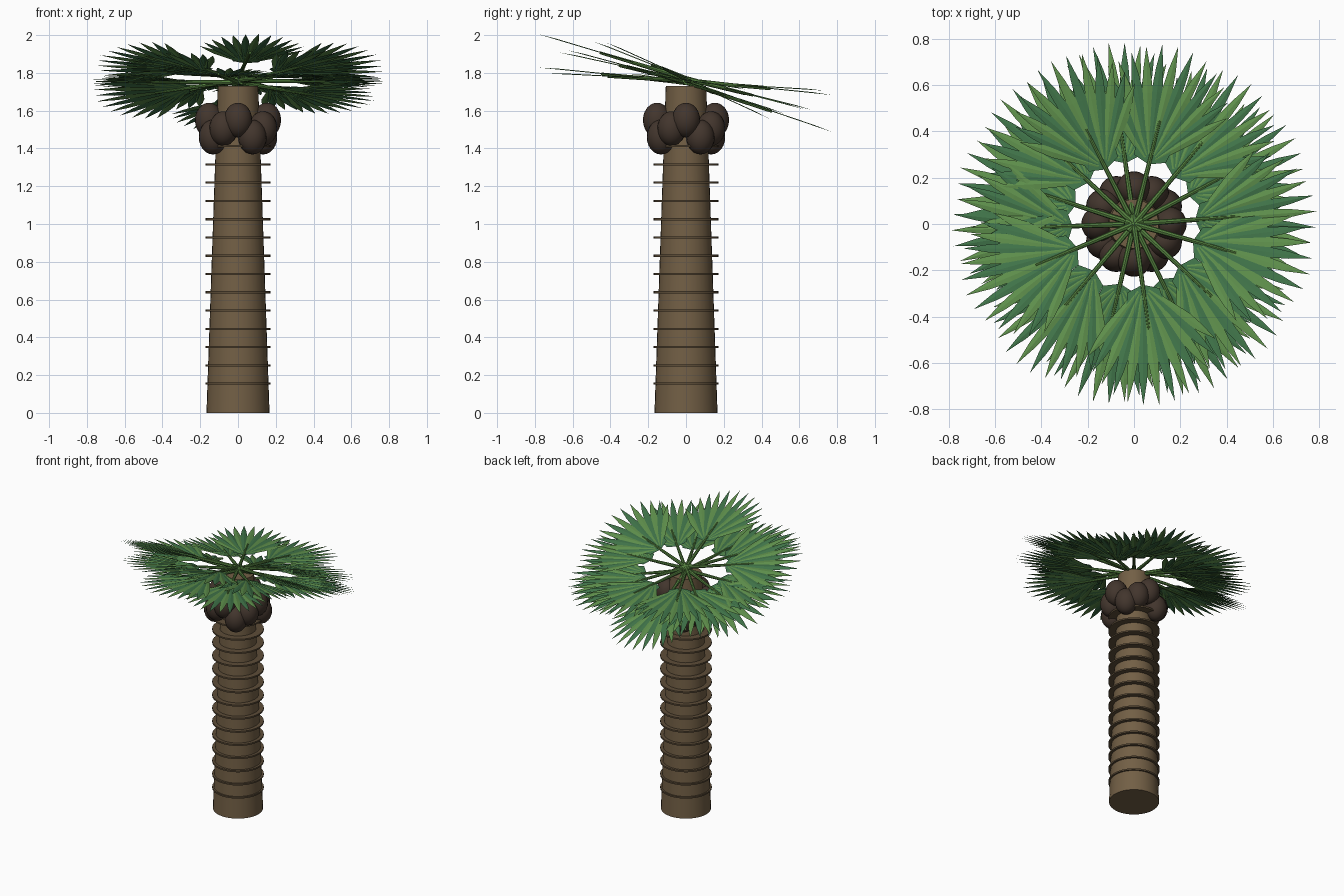
import bpy
import bmesh
from math import sin, cos, radians, pi
from mathutils import Vector

if "Cube" in bpy.data.objects:
    bpy.data.objects.remove(bpy.data.objects["Cube"])


def material(name, r, g, b):
    mat = bpy.data.materials.new(name)
    mat.use_nodes = True
    mat.diffuse_color = (r, g, b, 1)
    mat.node_tree.nodes["Principled BSDF"].inputs["Base Color"].default_value = (r, g, b, 1)
    return mat


BARK = material("bark", .17, .115, .06)
RING = material("dark_bark", .11, .075, .04)
NUT = material("nut_shell", .055, .036, .026)
LIGHT = material("light_leaf", .11, .27, .07)
DARK = material("dark_leaf", .05, .17, .065)
STALK = material("stalk_green", .09, .22, .05)


def finish(name, mat, smooth=True):
    obj = bpy.context.object
    obj.name = name
    obj.data.materials.append(mat)
    if smooth:
        bpy.ops.object.shade_smooth_by_angle(angle=radians(40))
    return obj


# Tapered trunk with evenly spaced flat rings
TRUNK_TOP = 1.73
bpy.ops.mesh.primitive_cone_add(vertices=32, radius1=.167, radius2=.107,
                                depth=TRUNK_TOP, location=(0, 0, TRUNK_TOP / 2))
finish("trunk", BARK)
for i in range(15):
    bpy.ops.mesh.primitive_cylinder_add(vertices=32, radius=.172, depth=.011,
                                        location=(0, 0, .155 + i * .0967))
    finish("trunk_ring", RING)

# Cluster of nuts around the trunk, at three repeating heights
for i in range(12):
    a = i * pi / 6
    bpy.ops.mesh.primitive_uv_sphere_add(
        segments=20, ring_count=12, radius=1,
        location=(.153 * cos(a), .153 * sin(a), (1.55, 1.46, 1.505)[i % 3]))
    bpy.context.object.scale = (.075, .075, .092)
    finish("nut", NUT)


# Fan leaf: pleated pointed blades spreading from a stalk, lying in a tilted plane
def fan_leaf(yaw, slope, height, blades=13):
    along = Vector((cos(yaw), sin(yaw), 0))
    side = Vector((-sin(yaw), cos(yaw), 0))
    bm = bmesh.new()

    def point(r, s, lift=0):
        p = along * r + side * s
        p.z = height - slope * p.y + lift
        return p

    root = .27
    for k in range(blades):
        u = 2 * k / (blades - 1) - 1
        a = u * radians(46)
        length = .52 - .13 * u * u

        def on_blade(t, w, lift=0):
            d = t * length
            return bm.verts.new(point(root + d * cos(a) - w * sin(a),
                                      d * sin(a) + w * cos(a), lift))
        rows = [[on_blade(t, -w), on_blade(t, 0, .005), on_blade(t, w)]
                for t, w in ((.08, .012), (.6, .024), (.8, .016))]
        tip = on_blade(1, 0)
        faces = []
        for c in (0, 1):
            for lo, hi in zip(rows, rows[1:]):
                faces.append(bm.faces.new((lo[c], lo[c + 1], hi[c + 1], hi[c])))
            faces.append(bm.faces.new((rows[-1][c], rows[-1][c + 1], tip)))
        for f in faces:
            f.material_index = k % 2

    # Small flared heart at the base of the fan
    heart = [(root + .02, -.07), (root - .005, 0), (root + .02, .07),
             (root + .12, .09), (root + .15, 0), (root + .12, -.09)]
    bm.faces.new([bm.verts.new(point(r, s, .003)) for r, s in heart]).material_index = 1
    mesh = bpy.data.meshes.new("fan_leaf")
    bm.to_mesh(mesh)
    bm.free()
    obj = bpy.data.objects.new("fan_leaf", mesh)
    mesh.materials.append(LIGHT)
    mesh.materials.append(DARK)
    bpy.context.collection.objects.link(obj)

    # Round stalk running from the crown into the fan
    start, end = point(-.04, 0), point(.46, 0)
    run = end - start
    bpy.ops.mesh.primitive_cone_add(vertices=8, radius1=.014, radius2=.007,
                                    depth=run.length, location=(start + end) / 2,
                                    rotation=run.to_track_quat('Z', 'Y').to_euler())
    finish("leaf_stalk", STALK)


# Crown: heading in degrees and plane slope of each leaf
CROWN = [(98, .34), (76, .1), (50, .25), (28, .32), (4, .15), (-16, .45),
         (-43, .27), (-64, .05), (-82, .3), (-103, .1), (-130, .22), (-157, .4),
         (-178, .15), (162, .46), (137, .26), (117, .06)]
for i, (heading, slope) in enumerate(CROWN):
    fan_leaf(radians(heading), slope, 1.75 + .01 * (i % 3))
